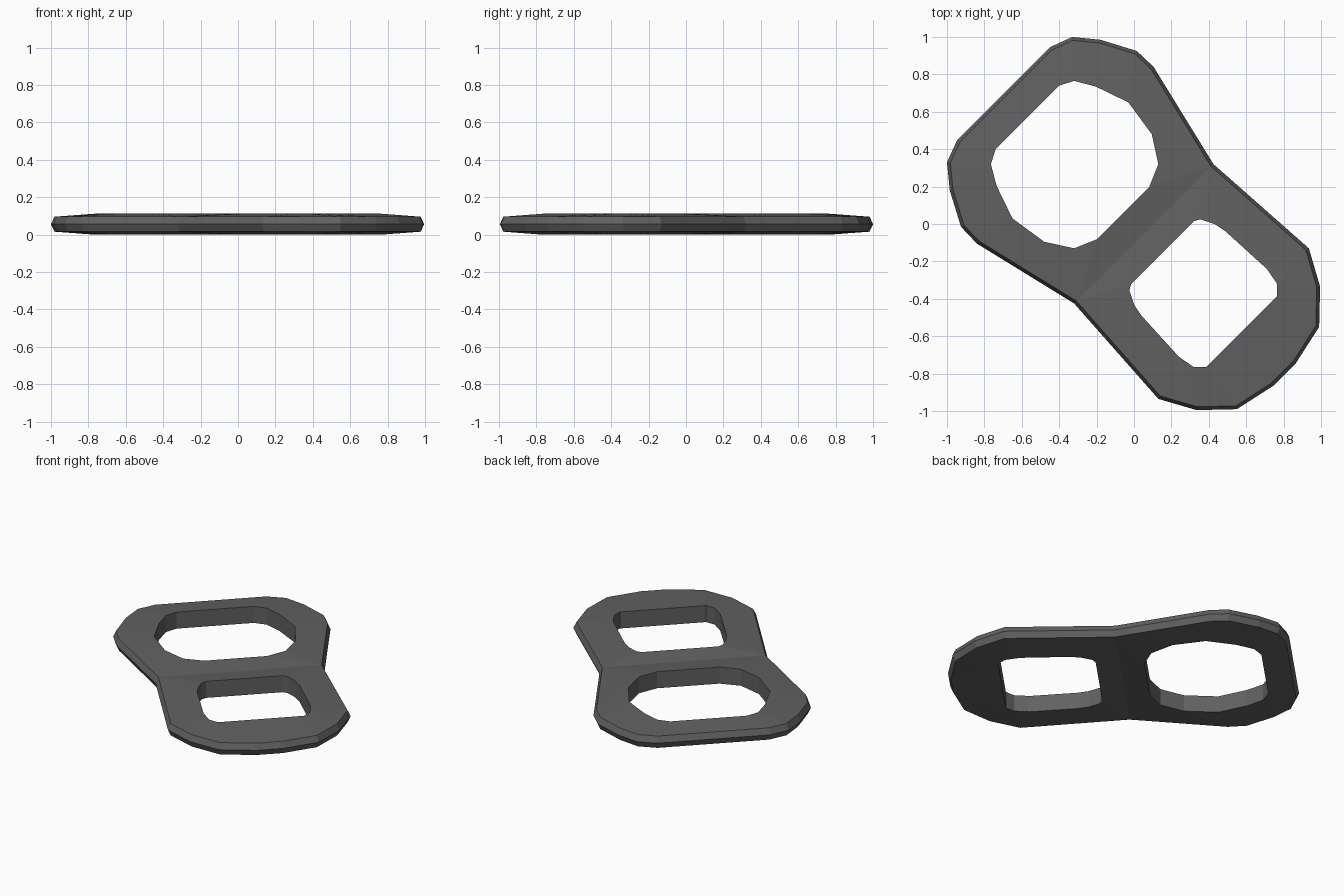
import bpy, bmesh
from mathutils import Vector

if "Cube" in bpy.data.objects:
    bpy.data.objects.remove(bpy.data.objects["Cube"])

HEIGHT = 0.112            # thickness at the hole rims
MID = HEIGHT / 2
RIM = 0.040               # half thickness at the outer chamfer line
INSET = 0.018             # chamfer width

# Half profiles; the plate is symmetric about the diagonal y = -x
OUTLINE = [(-0.45, 0.945), (-0.33, 1.0), (-0.18, 0.985), (0.015, 0.925), (0.105, 0.84),
           (0.425, 0.32), (0.935, -0.13), (0.995, -0.335), (0.99, -0.55), (0.865, -0.745)]
WAIST = 5
BIG_HOLE = [(-0.40, 0.74), (-0.32, 0.765), (-0.205, 0.735), (-0.03, 0.65),
            (0.095, 0.48), (0.13, 0.32), (0.08, 0.195)]
SMALL_HOLE = [(0.32, 0.015), (0.355, 0.025), (0.43, 0.0), (0.49, -0.04),
              (0.71, -0.24), (0.765, -0.32), (0.765, -0.385)]


def mirrored(half):
    """Close a half profile across the diagonal."""
    return list(half) + [(-y, -x) for x, y in reversed(half)]


def inset(points, dist):
    """Mitred inward offset of a clockwise loop."""
    result = []
    for i, p in enumerate(points):
        p = Vector(p)
        a = (p - Vector(points[i - 1])).normalized()
        b = (Vector(points[(i + 1) % len(points)]) - p).normalized()
        na, nb = Vector((a.y, -a.x)), Vector((b.y, -b.x))
        q = p + (na + nb) * dist / (1 + na.dot(nb))
        result.append((q.x, q.y))
    return result


bm = bmesh.new()


def ring(points, z):
    return [bm.verts.new((x, y, z)) for x, y in points]


def wall(lower, upper):
    n = len(lower)
    for i in range(n):
        j = (i + 1) % n
        bm.faces.new((lower[i], lower[j], upper[j], upper[i]))


def fill(outer, hole, z_outer, z_hole):
    """Gently sloped surface between an outer loop and a hole loop."""
    edges = []
    for loop in (ring(outer, z_outer), ring(hole, z_hole)):
        edges += [bm.edges.new((loop[i - 1], loop[i])) for i in range(len(loop))]
    bmesh.ops.triangle_fill(bm, use_beauty=True, use_dissolve=False,
                            edges=edges, normal=(0, 0, 1))


# Outer rim with a ridge at mid height
full = mirrored(OUTLINE)
inner = inset(full, INSET)
ridge = ring(full, MID)
wall(ring(inner, MID - RIM), ridge)
wall(ridge, ring(inner, MID + RIM))

# Hole walls
for hole in (BIG_HOLE, SMALL_HOLE):
    loop = mirrored(hole)
    wall(ring(loop, 0), ring(loop, HEIGHT))

# Top and bottom of both lobes, meeting in a crease at the waist
half = inner[:len(OUTLINE)]
for lobe, hole in ((half[:WAIST + 1], BIG_HOLE), (half[WAIST:], SMALL_HOLE)):
    fill(mirrored(lobe), mirrored(hole), MID + RIM, HEIGHT)
    fill(mirrored(lobe), mirrored(hole), MID - RIM, 0)

bmesh.ops.remove_doubles(bm, verts=bm.verts[:], dist=0.0005)
bmesh.ops.recalc_face_normals(bm, faces=bm.faces[:])

mesh = bpy.data.meshes.new("two_hole_link_plate")
bm.to_mesh(mesh)
bm.free()
plate = bpy.data.objects.new("two_hole_link_plate", mesh)
bpy.context.collection.objects.link(plate)

# Dark metal
metal = bpy.data.materials.new("dark_metal")
metal.diffuse_color = (0.12, 0.12, 0.12, 1)
metal.use_nodes = True
metal.node_tree.nodes["Principled BSDF"].inputs["Base Color"].default_value = metal.diffuse_color
mesh.materials.append(metal)
